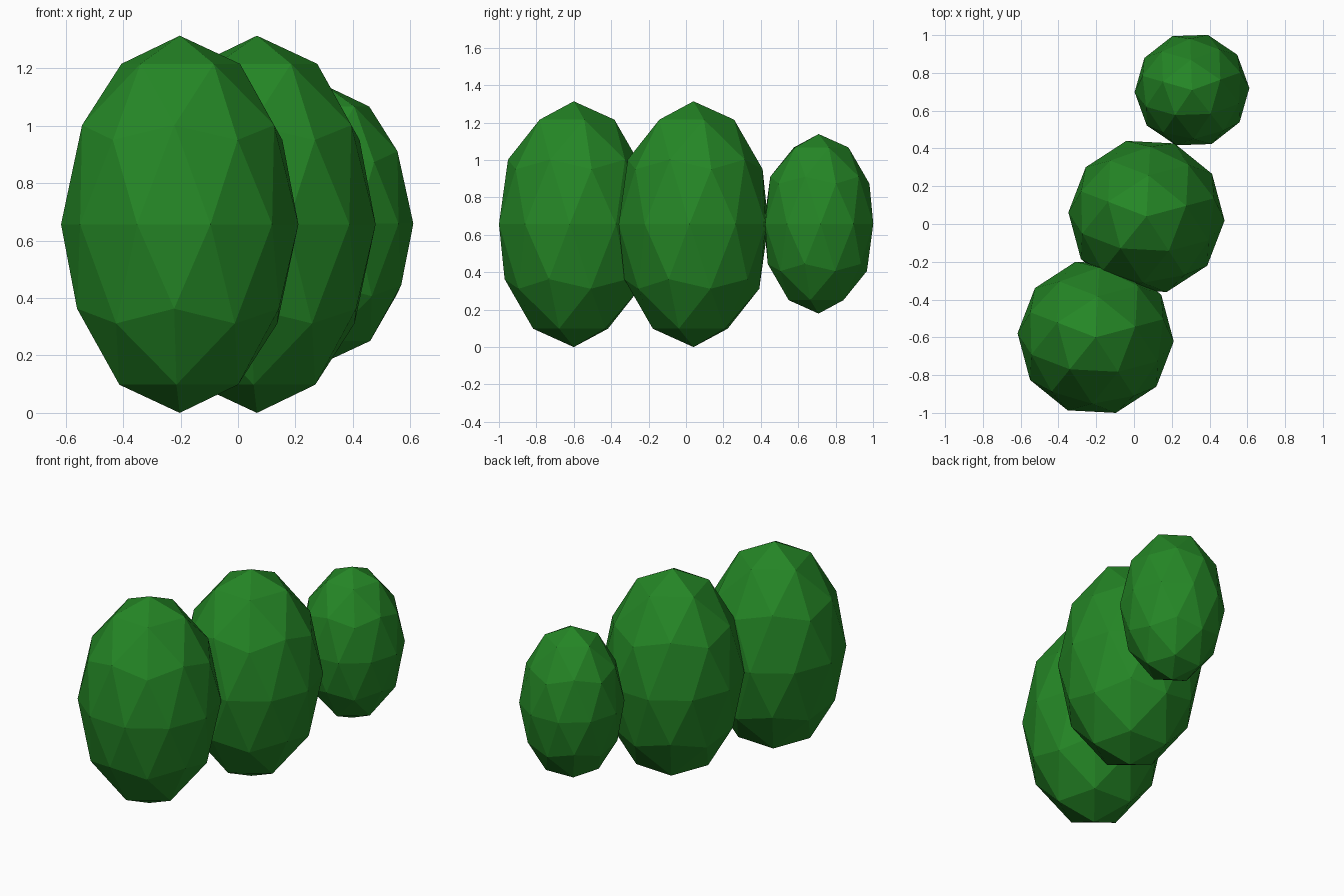
import bpy
import bmesh
from math import radians
from mathutils import Matrix

cube = bpy.data.objects.get("Cube")
if cube:
    bpy.data.objects.remove(cube, do_unlink=True)

# Single leaf colour
LEAF = (0.018, 0.24, 0.019, 1.0)
leaf = bpy.data.materials.new("leaf_green")
leaf.use_nodes = True
leaf.diffuse_color = LEAF
bsdf = next(n for n in leaf.node_tree.nodes if n.type == "BSDF_PRINCIPLED")
bsdf.inputs["Base Color"].default_value = LEAF
bsdf.inputs["Roughness"].default_value = 0.9


def bush(name, centre, radius, half_height, turn):
    """Faceted egg-shaped shrub, stretched upwards and turned about z."""
    bm = bmesh.new()
    bmesh.ops.create_icosphere(bm, subdivisions=2, radius=1.0)
    bm.transform(Matrix.Rotation(radians(turn), 4, "Z")
                 @ Matrix.Diagonal((radius, radius, half_height, 1.0)))
    mesh = bpy.data.meshes.new(name)
    bm.to_mesh(mesh)
    bm.free()
    mesh.materials.append(leaf)
    obj = bpy.data.objects.new(name, mesh)
    obj.location = centre
    bpy.context.collection.objects.link(obj)


# Row of three shrubs, the rear one smaller
bush("front_bush", (-0.203, -0.6, 0.657), 0.414, 0.657, 15)
bush("middle_bush", (0.066, 0.04, 0.657), 0.414, 0.657, 15)
bush("rear_bush", (0.307, 0.709, 0.659), 0.304, 0.48, 20)
